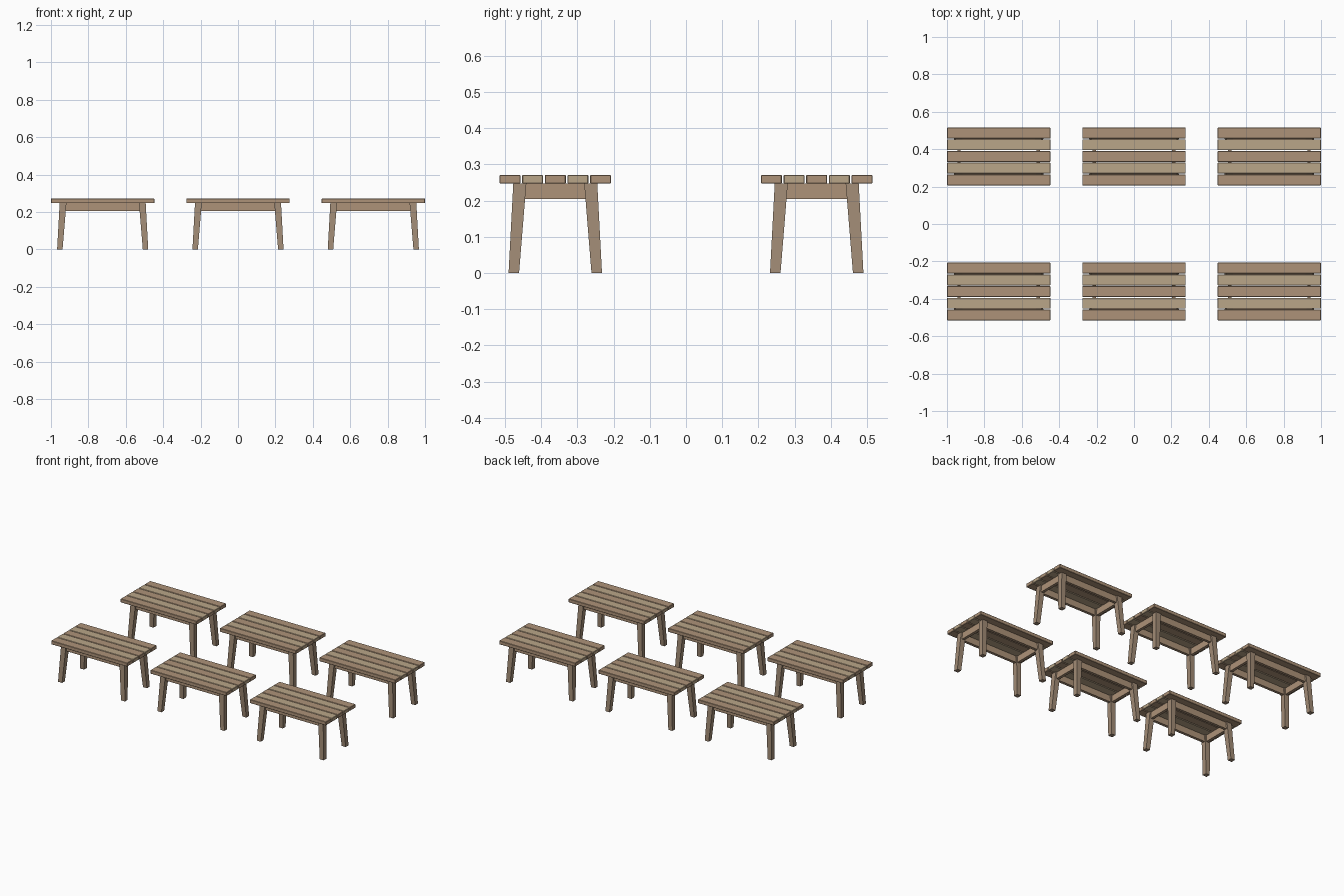
import bpy, bmesh

if "Cube" in bpy.data.objects:
    bpy.data.objects.remove(bpy.data.objects["Cube"])

def material(name, color):
    m = bpy.data.materials.new(name)
    m.diffuse_color = (*color, 1)
    m.use_nodes = True
    m.node_tree.nodes["Principled BSDF"].inputs["Base Color"].default_value = m.diffuse_color
    return m

DARK = material("brown_wood", (0.42, 0.29, 0.19))
LIGHT = material("pale_wood", (0.49, 0.38, 0.25))
LEG = material("leg_wood", (0.36, 0.26, 0.18))

def prism(name, bottom, top, z0, z1, mat, origin, bevel):
    """Box whose bottom and top rectangles (x0, x1, y0, y1) may differ."""
    bm = bmesh.new()
    rings = []
    for (x0, x1, y0, y1), z in ((bottom, z0), (top, z1)):
        rings.append([bm.verts.new((x, y, z)) for x, y in
                      ((x0, y0), (x1, y0), (x1, y1), (x0, y1))])
    lo, hi = rings
    bm.faces.new(lo)
    bm.faces.new(hi)
    for i in range(4):
        j = (i + 1) % 4
        bm.faces.new((lo[i], lo[j], hi[j], hi[i]))
    bmesh.ops.recalc_face_normals(bm, faces=bm.faces)
    me = bpy.data.meshes.new(name)
    bm.to_mesh(me)
    bm.free()
    me.materials.append(mat)
    ob = bpy.data.objects.new(name, me)
    ob.location = (*origin, 0)
    bpy.context.collection.objects.link(ob)
    if bevel:
        mod = ob.modifiers.new("edge_bevel", 'BEVEL')
        mod.width = bevel
        mod.segments = 1
    return ob

def rect(cx, cy, w, d):
    return (cx - w / 2, cx + w / 2, cy - d / 2, cy + d / 2)

def table(o):
    # five top slats in alternating wood tones
    for i in range(5):
        r = rect(0, (i - 2) * 0.0625, 0.553, 0.058)
        prism("top_slat", r, r, 0.247, 0.271, LIGHT if i % 2 else DARK, o, 0.002)
    for s in (-1, 1):
        # splayed, tapered legs
        for t in (-1, 1):
            prism("leg", rect(s * 0.229, t * 0.1145, 0.029, 0.029),
                  rect(s * 0.212, t * 0.098, 0.036, 0.036), 0, 0.247, LEG, o, 0)
        # apron rails under the top
        r = rect(0, s * 0.098, 0.40, 0.018)
        prism("long_apron", r, r, 0.205, 0.247, DARK, o, 0)
        r = rect(s * 0.212, 0, 0.018, 0.17)
        prism("end_apron", r, r, 0.205, 0.247, DARK, o, 0)

# two rows of three tables
for x in (-0.7235, 0, 0.7235):
    for y in (-0.361, 0.361):
        table((x, y))
